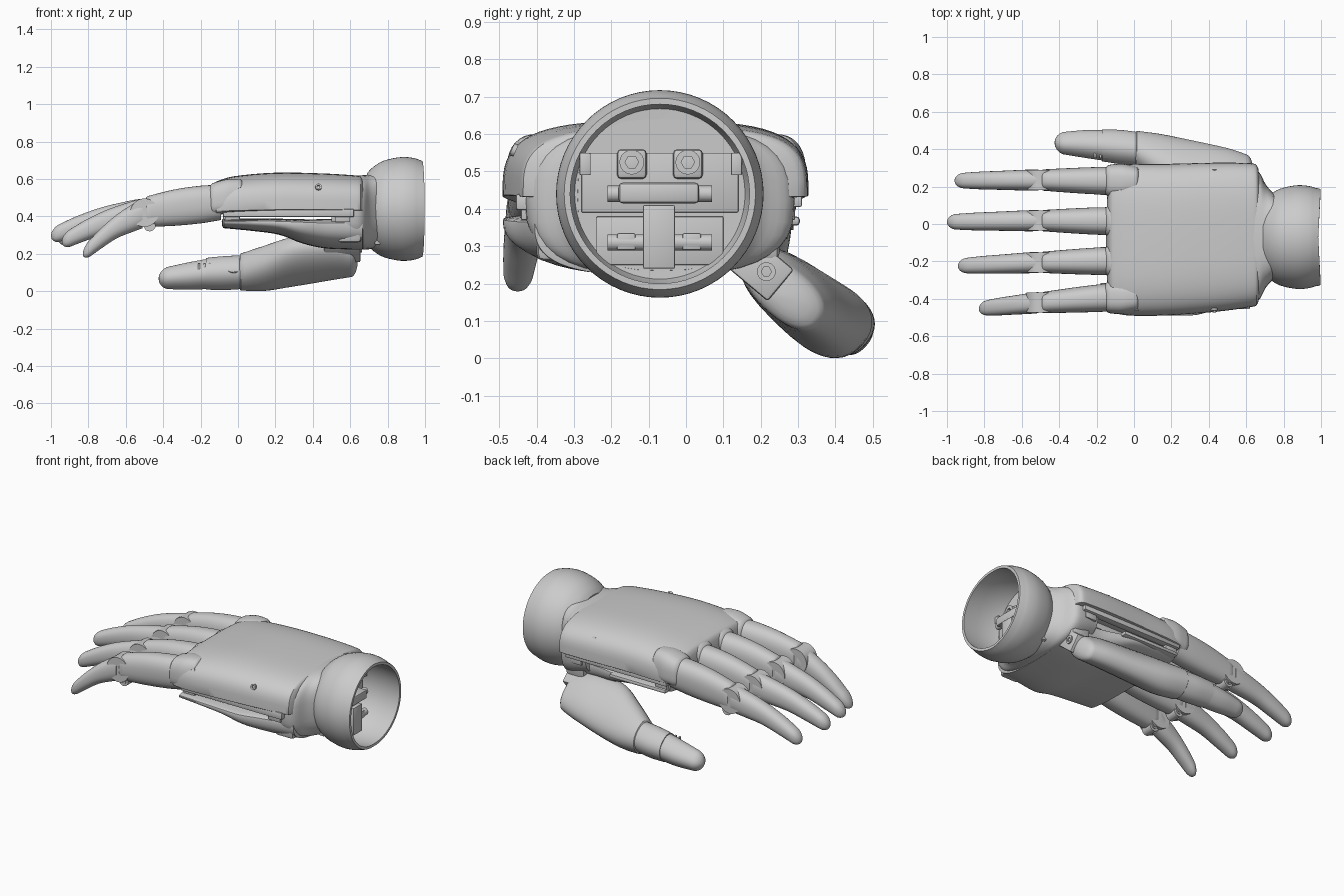
import bpy, bmesh, math
from mathutils import Vector, Matrix

if "Cube" in bpy.data.objects:
    bpy.data.objects.remove(bpy.data.objects["Cube"])

grey = bpy.data.materials.new("light_grey")
grey.use_nodes = True
grey.diffuse_color = (0.6, 0.6, 0.6, 1)
grey.node_tree.nodes["Principled BSDF"].inputs["Base Color"].default_value = (0.6, 0.6, 0.6, 1)


def finish(name, bm, angle=35):
    bmesh.ops.recalc_face_normals(bm, faces=bm.faces)
    mesh = bpy.data.meshes.new(name)
    bm.to_mesh(mesh)
    bm.free()
    mesh.materials.append(grey)
    ob = bpy.data.objects.new(name, mesh)
    bpy.context.collection.objects.link(ob)
    bpy.ops.object.select_all(action='DESELECT')
    ob.select_set(True)
    bpy.context.view_layer.objects.active = ob
    bpy.ops.object.shade_smooth_by_angle(angle=math.radians(angle))


def skin(bm, loops):
    rows = [[bm.verts.new(p) for p in loop] for loop in loops]
    n = len(rows[0])
    for a, b in zip(rows, rows[1:]):
        for i in range(n):
            bm.faces.new((a[i], a[(i + 1) % n], b[(i + 1) % n], b[i]))
    bm.faces.new(rows[0])
    bm.faces.new(rows[-1])


def spline(rings, steps):
    out = []
    for i in range(len(rings) - 1):
        p = [rings[max(0, min(len(rings) - 1, i + k))] for k in (-1, 0, 1, 2)]
        for s in range(steps):
            t = s / steps
            out.append([0.5 * (2 * b + (c - a) * t + (2 * a - 5 * b + 4 * c - d) * t * t
                               + (3 * b - a - 3 * c + d) * t ** 3) for a, b, c, d in zip(*p)])
    return out + [list(rings[-1])]


def loft(name, rings, power=2.2, tilt=0, domes=(0, 0), steps=4, n=36):
    """Rings: x, y, z, half width, height above, height below."""
    rows = spline(rings, steps)
    for end, length in enumerate(domes):
        if length:
            x, y, z, a, up, dn = rows[-1] if end else rows[0]
            px, py, pz = (rows[-3] if end else rows[2])[:3]
            extra = []
            for k in range(1, 6):
                t = math.radians(17.5 * k)
                c, dx = math.cos(t), length * math.sin(t)
                extra.append([x + dx, y + dx * (y - py) / (x - px), z + dx * (z - pz) / (x - px),
                              a * c, up * c, dn * c])
            rows = rows + extra if end else extra[::-1] + rows
    ct, st = math.cos(math.radians(tilt)), math.sin(math.radians(tilt))
    loops = []
    for x, y, z, a, up, dn in rows:
        loop = []
        for i in range(n):
            t = math.tau * i / n
            c, s = math.cos(t), math.sin(t)
            u = math.copysign(abs(c) ** (2 / power), c) * a
            v = math.copysign(abs(s) ** (2 / power), s) * (up if s > 0 else dn)
            loop.append((x, y + u * ct - v * st, z + u * st + v * ct))
        loops.append(loop)
    bm = bmesh.new()
    skin(bm, loops)
    finish(name, bm)


def box(name, lo, hi, bevel=0.008, turn=0):
    bm = bmesh.new()
    bmesh.ops.create_cube(bm, size=1)
    lo, hi = Vector(lo), Vector(hi)
    bmesh.ops.scale(bm, vec=hi - lo, verts=bm.verts)
    bmesh.ops.bevel(bm, geom=bm.edges[:], offset=bevel, segments=2, affect='EDGES', profile=0.5)
    bm.transform(Matrix.Translation((lo + hi) / 2) @ Matrix.Rotation(math.radians(turn), 4, 'X'))
    finish(name, bm)


def rod(name, a, b, radius, sides=20):
    a, b = Vector(a), Vector(b)
    bm = bmesh.new()
    bmesh.ops.create_cone(bm, cap_ends=True, segments=sides, radius1=radius, radius2=radius,
                          depth=(b - a).length)
    bm.transform(Matrix.Translation((a + b) / 2) @ (b - a).to_track_quat('Z', 'Y').to_matrix().to_4x4())
    finish(name, bm)


def socket_screw(name, pos, direction, radius, depth=0.012):
    """A round head with a sunken hexagon."""
    bm = bmesh.new()
    def ring(r, z, step):
        return [(r * math.cos(math.tau * (i // step * step) / 24), r * math.sin(math.tau * (i // step * step) / 24), z)
                for i in range(24)]
    skin(bm, [ring(radius, -depth, 1), ring(radius, 0, 1), ring(radius * .55, 0, 4),
              ring(radius * .55, -depth * .9, 4)])
    bmesh.ops.remove_doubles(bm, verts=bm.verts, dist=0.0001)
    bm.transform(Matrix.Translation(pos) @ Vector(direction).to_track_quat('Z', 'Y').to_matrix().to_4x4())
    finish(name, bm)


# Hollow wrist cup, turned about the x axis
CY, CZ = -0.07, 0.44
outer = spline([(.69, .19), (.72, .222), (.78, .258), (.87, .277), (.94, .272), (.985, .256)], 4)
inner = [(.985, .24), (.9, .247), (.8, .242), (.75, .228), (.74, .01)]
bm = bmesh.new()
skin(bm, [[(x + (.013 * abs(math.cos(math.tau * i / 64)) if x > .97 else 0),
            CY + r * math.cos(math.tau * i / 64), CZ + r * math.sin(math.tau * i / 64))
           for i in range(64)] for x, r in outer + inner])
finish("wrist_cup", bm)

# Coupling inside the cup
box("wrist_upper_plate", (.73, -.28, .39), (.765, .14, .55), .004)
box("wrist_lower_plate", (.73, -.24, .25), (.76, .1, .38), .004)
box("wrist_link", (.75, -.115, .24), (.88, -.03, .41), .004)
box("upper_yoke", (.77, -.18, .415), (.87, .035, .47), .01)
for z, r in ((.44, .022), (.31, .022)):
    rod("wrist_axle", (.83, -.21, z), (.83, .07, z), r, 12)
for y in (-.16, .015):
    box("axle_bracket", (.75, y - .025, .29), (.85, y + .025, .335), .005)
for y in (-.145, .005):
    box("bolt_pad", (.75, y - .04, .48), (.785, y + .04, .56), .012)
    socket_screw("wrist_bolt", (.805, y, .525), (1, 0, 0), .033, .025)
for y in (-.27, .135):
    box("side_clamp", (.74, y - .015, .49), (.79, y + .015, .55), .004)

# Neck joining the hand to the cup
loft("neck", [(.50, -.07, .42, .35, .18, .15), (.60, -.07, .42, .36, .195, .185),
              (.665, -.065, .42, .345, .2, .197), (.705, -.065, .425, .275, .2, .2),
              (.75, -.065, .435, .225, .205, .2)], 2.8)

# Back-of-hand shell
loft("back_shell", [(-.115, -.085, .435, .388, .152, .03), (-.02, -.085, .435, .405, .18, .015),
                    (.2, -.083, .437, .405, .197, .006), (.45, -.07, .437, .398, .193, .006),
                    (.62, -.06, .435, .385, .185, .006), (.655, -.06, .435, .376, .18, .006)],
     3.4, domes=(-.035, .03), n=64)

FINGERS = {  # base y, joint y, tip x, tip y, tip z
    "index": (.23, .235, -.96, .232, .29),
    "middle": (.015, .018, -1, .012, .305),
    "ring": (-.197, -.205, -.942, -.222, .28),
    "little": (-.39, -.42, -.83, -.447, .235),
}

for name, (y0, y1, tx, ty, tz) in FINGERS.items():
    # Low knuckle swell that scallops the front of the shell
    loft(name + "_knuckle", [(-.125, y0, .475, .088, .106, .07), (-.06, y0, .475, .092, .124, .06),
                             (.01, y0, .475, .08, .125, .05)], 2.8, domes=(-.045, .03))
    # First segment
    loft(name + "_proximal", [(-.09, y0, .475, .075, .094, .094), (-.2, y0 * .75 + y1 * .25, .468, .073, .096, .105),
                              (-.34, y0 * .4 + y1 * .6, .45, .066, .094, .1),
                              (-.485, y1, .424, .057, .084, .08)], 2.4, domes=(0, -.015))
    # Hinge
    rod(name + "_joint", (-.5, y1 - .053, .42), (-.5, y1 + .053, .42), .076, 28)
    rod(name + "_hinge_pin", (-.472, y1 - .036, .352), (-.472, y1 + .036, .352), .032)
    for side in (-1, 1):
        socket_screw(name + "_hinge_screw", (-.472, y1 + side * .042, .352), (0, side, 0), .018)
        socket_screw(name + "_base_screw", (-.165, y0 + side * .074, .465), (0, side, 0), .014)
    # Bent fingertip segment
    start, end = Vector((-.51, y1, .413)), Vector((tx + .055, ty, tz + .012))
    rings = []
    for t, a, up, dn in ((0, .056, .082, .076), (.15, .056, .078, .074), (.5, .051, .066, .062),
                         (.8, .047, .056, .056), (1, .042, .046, .05)):
        p = start.lerp(end, t)
        rings.append((p.x, p.y, p.z + .018 * math.sin(math.pi * t), a, up, dn))
    loft(name + "_fingertip", rings, 2.3, domes=(0, -.055))

# Inner frame between shell and palm, leaving a thin slot and an open side channel
box("frame_plate", (-.08, -.455, .397), (.62, .20, .44), .006)
box("frame_core", (.53, -.40, .26), (.66, .25, .43), .02)
box("frame_front", (-.08, -.38, .36), (-.02, .27, .43), .006)
box("side_rail", (-.08, .265, .405), (.62, .31, .437), .005)
box("side_lip", (-.07, .22, .355), (.32, .305, .38), .01)
for y in (-.43, .28):
    for x in (-.03, .56):
        box("frame_spacer", (x - .04, y - .012, .37), (x + .04, y + .012, .43), .004)

# Palm shell, thin at the fingers and deep at the heel
loft("palm_shell", [(-.075, -.10, .372, .375, .017, .035), (.08, -.10, .372, .385, .017, .05),
                    (.22, -.10, .37, .39, .018, .068), (.34, -.11, .365, .375, .02, .108),
                    (.46, -.105, .36, .345, .025, .13), (.60, -.09, .36, .33, .025, .137),
                    (.665, -.085, .36, .32, .02, .138)], 2.8, domes=(-.012, .01), n=56)

# Thumb mount, base, and tip set at a diagonal
box("thumb_mount", (.46, .13, .185), (.655, .27, .295), .008, turn=-40)
socket_screw("thumb_mount_screw", (.663, .215, .232), (1, 0, 0), .025, .02)
loft("thumb_base", [(.60, .268, .17, .118, .07, .066), (.5, .276, .177, .15, .08, .078),
                    (.3, .304, .158, .168, .09, .088), (.14, .354, .122, .138, .097, .096),
                    (.015, .397, .102, .1, .092, .09)], 2.3, tilt=-40, domes=(.04, -.012))
loft("thumb_middle", [(.03, .399, .101, .088, .086, .082), (-.07, .411, .097, .09, .085, .084),
                      (-.17, .42, .093, .083, .08, .079)], 2.3, tilt=-40)
loft("thumb_tip", [(-.165, .42, .092, .079, .076, .075), (-.26, .428, .082, .073, .068, .069),
                   (-.36, .432, .073, .061, .056, .058)], 2.3, tilt=-40, domes=(0, -.065))
rod("thumb_hinge", (-.02, .345, .143), (-.02, .45, .055), .055, 24)
for i in range(3):
    box("thumb_vent", (-.215 + i * .03, .353, .115), (-.203 + i * .03, .38, .15), .002)

# Screws on the sides of the shell
for x, z in ((.01, .55), (.43, .56)):
    socket_screw("front_shell_screw", (x, -.466, z), (0, -.9, .4), .017)
    socket_screw("rear_shell_screw", (x, .297, z), (0, .9, .4), .017)
